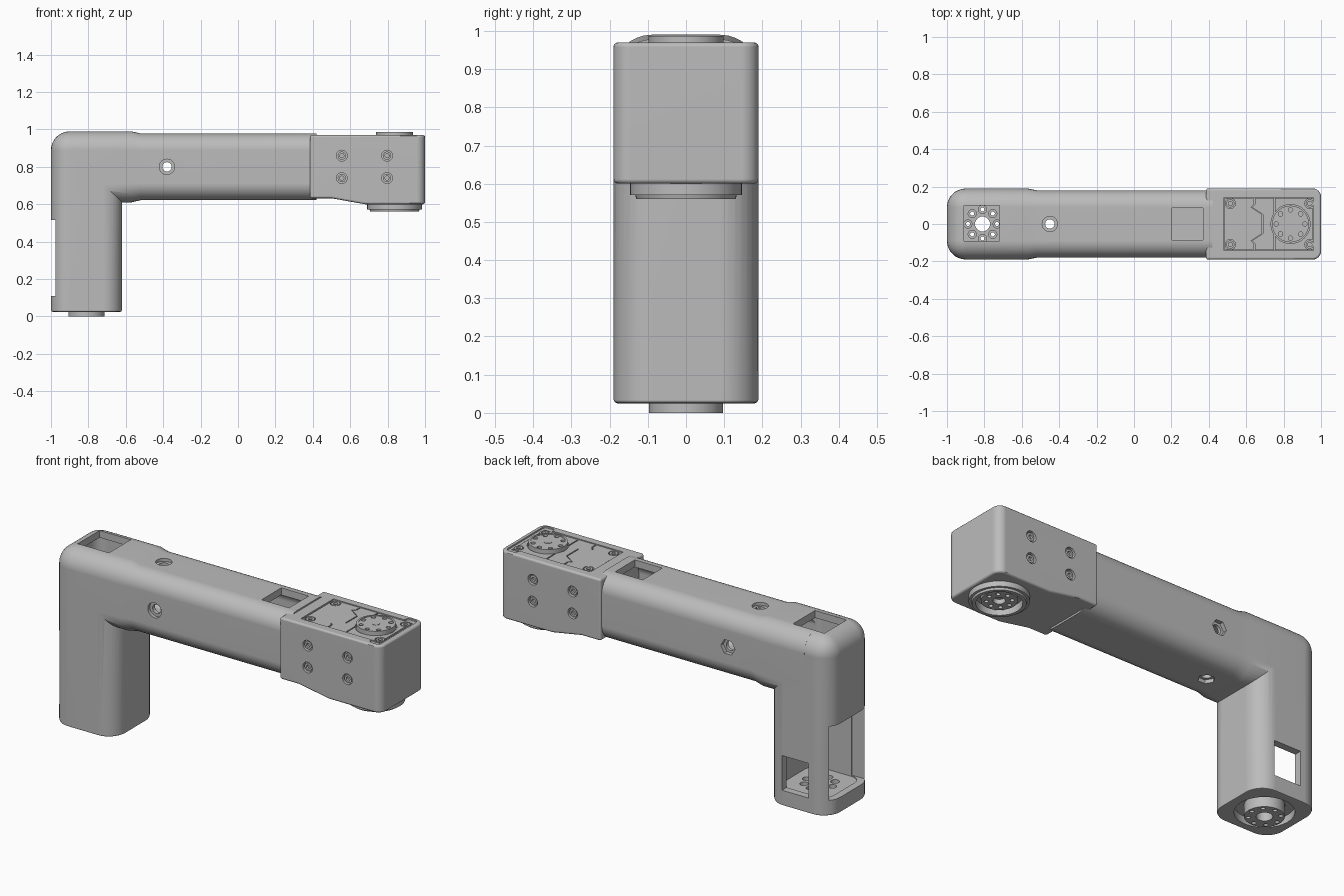
import bpy, bmesh, math
from mathutils import Vector, Matrix

if "Cube" in bpy.data.objects:
    bpy.data.objects.remove(bpy.data.objects["Cube"])

grey = bpy.data.materials.new("matte_grey")
grey.use_nodes = True
grey.diffuse_color = (0.5, 0.5, 0.5, 1)
grey.node_tree.nodes["Principled BSDF"].inputs["Base Color"].default_value = (0.5, 0.5, 0.5, 1)

X, Y, Z = Vector((1, 0, 0)), Vector((0, 1, 0)), Vector((0, 0, 1))


def finish(bm, name):
    bmesh.ops.recalc_face_normals(bm, faces=bm.faces)
    mesh = bpy.data.meshes.new(name)
    bm.to_mesh(mesh)
    bm.free()
    mesh.materials.append(grey)
    ob = bpy.data.objects.new(name, mesh)
    bpy.context.collection.objects.link(ob)
    return ob


def box(name, lo, hi):
    bm = bmesh.new()
    bmesh.ops.create_cube(bm, size=1)
    for v in bm.verts:
        v.co = Vector([(a + b) / 2 + c * (b - a) for a, b, c in zip(lo, hi, v.co)])
    return finish(bm, name)


def lathe(name, profile, place, axis=Z, steps=32):
    """Spin (radius, height) points round an axis."""
    bm = bmesh.new()
    vs = [bm.verts.new((r, 0, h)) for r, h in profile]
    es = [bm.edges.new(p) for p in zip(vs, vs[1:])]
    bmesh.ops.spin(bm, geom=vs + es, cent=(0, 0, 0), axis=(0, 0, 1), angle=math.tau,
                   steps=steps, use_merge=True)
    bmesh.ops.remove_doubles(bm, verts=bm.verts, dist=1e-5)
    turn = Z.rotation_difference(axis).to_matrix().to_4x4()
    bm.transform(Matrix.Translation(place) @ turn)
    return finish(bm, name)


def rod(r, a, b, place, axis=Z, steps=24):
    return lathe("cutter", [(0, a), (r, a), (r, b), (0, b)], place, axis, steps)


def prism(name, pts, a, b):
    """Extrude an xy outline from height a to b."""
    bm = bmesh.new()
    face = bm.faces.new([bm.verts.new((x, y, a)) for x, y in pts])
    new = bmesh.ops.extrude_face_region(bm, geom=[face])["geom"]
    for v in new:
        if isinstance(v, bmesh.types.BMVert):
            v.co.z = b
    return finish(bm, name)


def loft(name, sections):
    """Rounded-square sections (x, half y, half z, radius) along the arm."""
    bm, rings = bmesh.new(), []
    for x, hy, hz, r in sections:
        ring = []
        for k, (sy, sz) in enumerate([(1, 1), (-1, 1), (-1, -1), (1, -1)]):
            for i in range(9):
                t = (k + i / 8) * math.pi / 2
                ring.append(bm.verts.new((x, sy * (hy - r) + r * math.cos(t),
                                          0.8 + sz * (hz - r) + r * math.sin(t))))
        rings.append(ring)
    n = len(rings[0])
    for a, b in zip(rings, rings[1:]):
        for i in range(n):
            bm.faces.new([a[i], a[(i + 1) % n], b[(i + 1) % n], b[i]])
    bm.faces.new(rings[0])
    bm.faces.new(rings[-1])
    return finish(bm, name)


def round_edges(ob, width, segments, rule):
    bm = bmesh.new()
    bm.from_mesh(ob.data)
    bmesh.ops.bevel(bm, geom=[e for e in bm.edges if rule(e)], offset=width, segments=segments,
                    profile=0.5, affect='EDGES', clamp_overlap=True)
    bm.to_mesh(ob.data)
    bm.free()


def upright(e):
    return abs((e.verts[0].co - e.verts[1].co).normalized().z) > 0.99


def sharp(e):
    return e.calc_face_angle(0) > 0.7


def combine(ob, tools, operation='DIFFERENCE'):
    bpy.context.view_layer.objects.active = ob
    for tool in tools:
        mod = ob.modifiers.new("combine", 'BOOLEAN')
        mod.operation, mod.solver, mod.object = operation, 'EXACT', tool
        bpy.ops.object.modifier_apply(modifier=mod.name)
        bpy.data.objects.remove(tool)


def bolt_ring(cx, radius, r, a, b, turn=0):
    return [rod(r, a, b, (cx + radius * math.cos(i * math.tau / 8 + turn),
                          radius * math.sin(i * math.tau / 8 + turn), 0), steps=14)
            for i in range(8)]


def screw(name, place, axis):
    lathe(name, [(0, -.012), (.011, -.012), (.011, 0), (.022, 0), (.022, -.03), (0, -.03)],
          place, axis, 18)


# Leg with a rounded top, joined to the arm tube and its tapered collar
LEG = -0.81
arm = box("elbow_and_arm", (-1, -.1895, .025), (-.62, .1895, .9895))
round_edges(arm, .1, 8, lambda e: upright(e) or min(v.co.z for v in e.verts) > .9)
round_edges(arm, .01, 2, sharp)
combine(arm, [loft("arm_outer", [(-.85, .19, .19, .1), (-.57, .19, .19, .1),
                                 (-.52, .18, .178, .09), (.42, .18, .178, .09)])], 'UNION')

# Hollow inside, windows and slots
leg_hollow = box("cutter", (-.96, -.15, .105), (-.66, .15, .95))
round_edges(leg_hollow, .06, 5, upright)
combine(arm, [
    leg_hollow,
    loft("cutter", [(-.8, .141, .139, .06), (.5, .141, .139, .06)]),
    box("cutter", (-.91, -.09, .85), (-.72, .1, 1.1)),
    box("cutter", (.203, -.085, .85), (.37, .085, 1.1)),
    box("cutter", (-1.1, -.155, .11), (-.9, .155, .515)),
    box("cutter", (-.875, .1, .11), (-.715, .3, .3)),
])

# Cross bolts through the tube, round seat one side and hex seat the other
for place, axis in (((-.38, 0, .8), -Y), ((-.45, 0, .8), Z)):
    combine(arm, [rod(.025, -.3, .3, place, axis), rod(.041, .162, .3, place, axis),
                  rod(.043, -.3, -.158, place, axis, 6)])

# Motor flange under the leg
combine(arm, [rod(.145, -.1, .065, (LEG, 0, 0), steps=48)])
combine(arm, [rod(.097, 0, .08, (LEG, 0, 0), steps=48)], 'UNION')
combine(arm, [rod(.04, -.1, .2, (LEG, 0, 0))] + bolt_ring(LEG, .078, .011, -.1, .2)
        + bolt_ring(LEG, .078, .022, .085, .2))

# Wrist housing: side outline extruded across, with rounded end corners
HEAD = 0.837
side = [(.385, .632), (.5, .632), (.68, .6), (1, .6), (1, .97), (.385, .97)]
head = prism("wrist_housing", side, -.19, .19)
head.data.transform(Matrix.Rotation(math.pi / 2, 4, 'X'))
round_edges(head, .045, 6, lambda e: upright(e) and e.verts[0].co.x > .9)
round_edges(head, .012, 3, sharp)
slot = box("cutter", (.91, -.17, .962), (.975, .17, 1.1))
round_edges(slot, .02, 4, upright)
combine(head, [box("cutter", (.48, -.142, .95), (.96, .142, 1.1)), slot])

# Screws on both sides of the housing
for s in (-1, 1):
    for x in (.555, .797):
        for z in (.74, .86):
            combine(head, [rod(.029, .17, .25, (x, 0, z), s * Y)])
            screw("side_screw", (x, s * .184, z), s * Y)

# Motor cover plates with a stepped joint
steps_half = [(.64, .14), (.64, .105), (.625, .09), (.685, .05)]
joint = steps_half + [(x, -y) for x, y in reversed(steps_half)]
left_plate = prism("motor_cover_left", joint + [(.485, -.138), (.485, .138)], .945, .966)
mid_plate = prism("motor_cover_middle", [(x + .006, y) for x, y in joint] + [(.748, -.14), (.748, .14)],
                  .945, .966)
right_plate = box("motor_cover_right", (.754, -.138, .945), (.955, .138, .966))
combine(right_plate, [rod(.104, .9, 1.1, (HEAD, 0, 0), steps=48)])
combine(mid_plate, [rod(.104, .9, 1.1, (HEAD, 0, 0), steps=48)])
for x, plate in ((.515, left_plate), (.94, right_plate)):
    for y in (-.11, .11):
        combine(plate, [rod(.027, .955, 1.1, (x, y, 0))])
        screw("cover_screw", (x, y, .966), Z)

# Idler disc on top of the housing
disc = lathe("top_disc", [(0, .945), (.098, .945), (.098, .987), (.088, .987), (.088, .984), (0, .984)],
             (HEAD, 0, 0), steps=48)
combine(disc, bolt_ring(HEAD, .076, .012, .972, 1.1))
lathe("top_disc_hub", [(0, .98), (.02, .98), (.02, .986), (0, .986)], (HEAD, 0, 0))

# Output ring and horn below the housing
horn = lathe("output_ring", [(0, .6), (.03, .6), (.03, .575), (.088, .575), (.088, .6), (.112, .6),
                             (.112, .56), (.13, .56), (.133, .571), (.146, .571), (.146, .615), (0, .615)],
             (HEAD, 0, 0), steps=48)
combine(horn, bolt_ring(HEAD, .062, .011, .5, .592))

# Smooth shading with flat faces kept flat
for ob in list(bpy.context.collection.objects):
    if ob.type == 'MESH' and ob.data.materials and ob.data.materials[0] == grey:
        bpy.ops.object.select_all(action='DESELECT')
        ob.select_set(True)
        bpy.context.view_layer.objects.active = ob
        bpy.ops.object.shade_smooth_by_angle(angle=math.radians(30))
        mod = ob.modifiers.new("flat_faces", 'WEIGHTED_NORMAL')
        mod.keep_sharp = True
